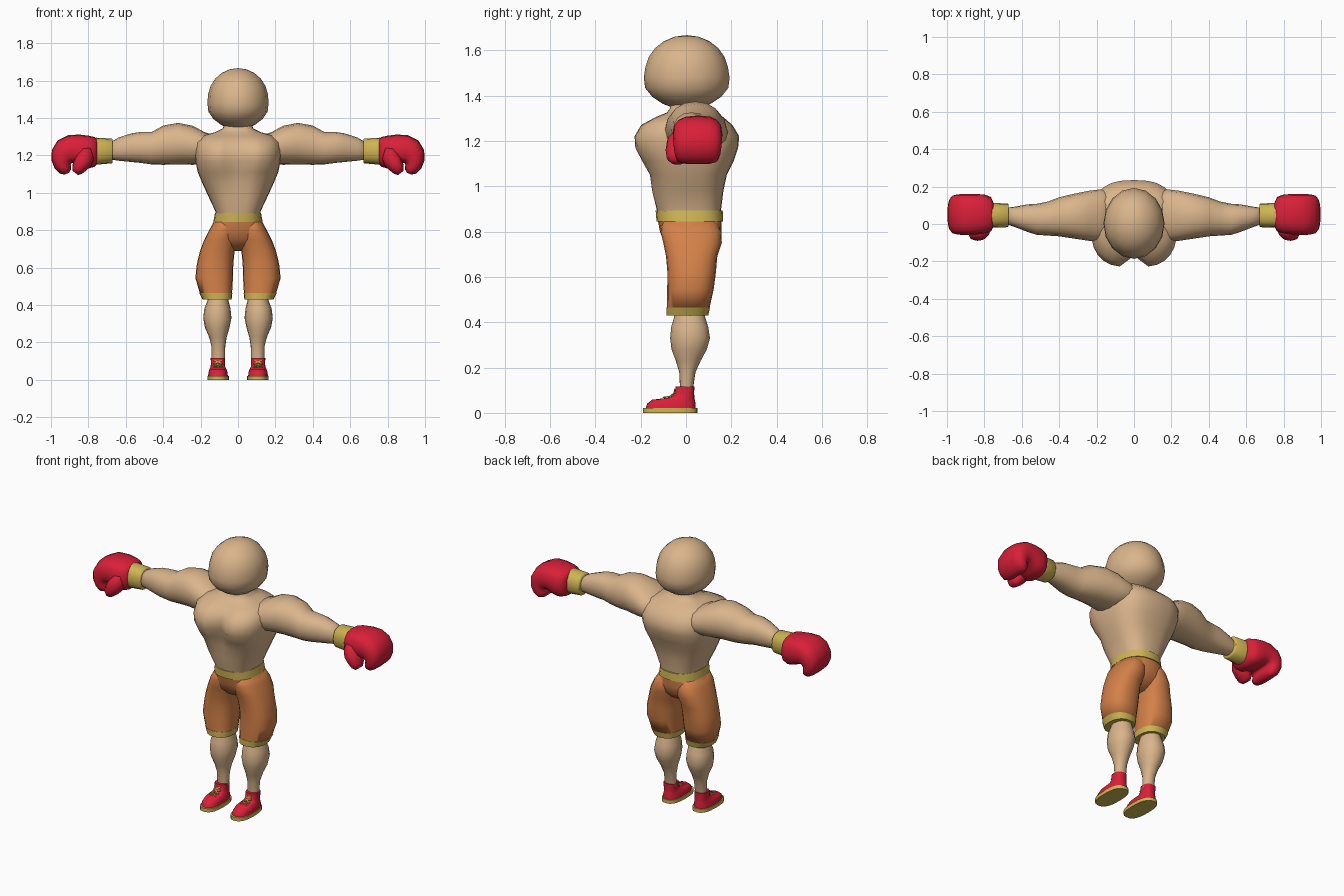
import bpy, bmesh, math
from mathutils import Vector


def material(name, rgb):
    m = bpy.data.materials.new(name)
    m.diffuse_color = (*rgb, 1)
    return m


SKIN = material("skin", (0.70, 0.46, 0.26))
ORANGE = material("orange cloth", (0.66, 0.22, 0.065))
GOLD = material("gold trim", (0.62, 0.46, 0.09))
RED = material("red leather", (0.70, 0.014, 0.04))


def oval(n=20, power=2.4):
    """Unit rounded outline as (a, b) pairs."""
    pts = []
    for i in range(n):
        t = 2 * math.pi * i / n
        c, s = math.cos(t), math.sin(t)
        pts.append((math.copysign(abs(c) ** (2 / power), c),
                    math.copysign(abs(s) ** (2 / power), s)))
    return pts


def finish(name, bm, mat, mirror=False, angle=50):
    bmesh.ops.recalc_face_normals(bm, faces=bm.faces)
    me = bpy.data.meshes.new(name)
    bm.to_mesh(me)
    bm.free()
    me.materials.append(mat)
    me.shade_smooth()
    me.set_sharp_from_angle(angle=math.radians(angle))
    ob = bpy.data.objects.new(name, me)
    bpy.context.collection.objects.link(ob)
    if mirror:
        ob.modifiers.new("other side", 'MIRROR').use_mirror_merge = False
    return ob


def loft(name, rings, mat, mirror=False, angle=50):
    """Skin a list of point rings and cap both ends."""
    bm = bmesh.new()
    loops = [[bm.verts.new(p) for p in r] for r in rings]
    n = len(loops[0])
    for a, b in zip(loops, loops[1:]):
        for i in range(n):
            j = (i + 1) % n
            bm.faces.new((a[i], a[j], b[j], b[i]))
    bm.faces.new(loops[0])
    bm.faces.new(loops[-1])
    return finish(name, bm, mat, mirror, angle)


def flat_ring(z, x0, x1, y0, y1, power=2.4, n=20):
    """Horizontal ring between the given limits."""
    return [Vector(((x0 + x1) / 2 + a * (x1 - x0) / 2,
                    (y0 + y1) / 2 + b * (y1 - y0) / 2, z)) for a, b in oval(n, power)]


def side_ring(lo, hi, y0, y1, power=2.4, n=16):
    """Ring spanning two (x, z) points and a y range."""
    lo, hi = Vector((lo[0], 0, lo[1])), Vector((hi[0], 0, hi[1]))
    mid, half = (lo + hi) / 2, (hi - lo) / 2
    return [mid + half * a + Vector((0, (y0 + y1) / 2 + b * (y1 - y0) / 2, 0))
            for a, b in oval(n, power)]


# head
bm = bmesh.new()
bmesh.ops.create_uvsphere(bm, u_segments=16, v_segments=11, radius=1)
for v in bm.verts:
    v.co = Vector((v.co.x * 0.162, v.co.y * 0.184 + 0.003, v.co.z * 0.165 + 1.502))
    if v.co.z < 1.5:  # fuller jaw
        k = 1 + 0.10 * math.sin(math.pi * min(1, (1.5 - v.co.z) / 0.165))
        v.co.x *= k * 0.98
        v.co.y *= k
finish("head", bm, SKIN, angle=80)

# torso: z, half width, front y, back y, depth of the chest cleft
torso = []
for z, w, y0, y1, cleft in [
        (0.84, 0.115, -0.12, 0.15, 0), (0.90, 0.12, -0.13, 0.155, 0),
        (0.98, 0.158, -0.155, 0.165, 0.01), (1.05, 0.19, -0.165, 0.18, 0.02),
        (1.11, 0.215, -0.20, 0.21, 0.045), (1.17, 0.228, -0.232, 0.23, 0.065),
        (1.22, 0.232, -0.235, 0.235, 0.065), (1.27, 0.225, -0.205, 0.205, 0.05),
        (1.305, 0.19, -0.14, 0.165, 0.02), (1.325, 0.12, -0.085, 0.115, 0),
        (1.345, 0.08, -0.07, 0.085, 0), (1.38, 0.075, -0.065, 0.08, 0)]:
    ring = flat_ring(z, -w, w, y0, y1, 2.7, 28)
    for p in ring:
        if p.y < 0:
            p.y += cleft * math.exp(-(p.x / 0.045) ** 2)
    torso.append(ring)
loft("torso", torso, SKIN, angle=80)

# arms: x, bottom z, top z, front y, back y
arm = [(0.10, 1.17, 1.30, -0.08, 0.17), (0.18, 1.155, 1.325, -0.095, 0.185),
       (0.24, 1.15, 1.358, -0.09, 0.178), (0.32, 1.152, 1.374, -0.078, 0.162),
       (0.40, 1.15, 1.36, -0.066, 0.143), (0.46, 1.152, 1.326, -0.062, 0.12),
       (0.52, 1.16, 1.326, -0.058, 0.108), (0.57, 1.165, 1.318, -0.042, 0.105),
       (0.64, 1.172, 1.295, -0.015, 0.092), (0.70, 1.182, 1.26, 0.005, 0.085)]
loft("arm", [side_ring((x, b), (x, t), f, k, 2.2) for x, b, t, f, k in arm],
     SKIN, True, 80)

# wrist cuffs
loft("wrist_cuff", [side_ring((x, b), (x, t), f, k) for x, b, t, f, k in
                    [(0.67, 1.163, 1.285, -0.012, 0.106), (0.675, 1.158, 1.29, -0.017, 0.11),
                     (0.76, 1.15, 1.295, -0.02, 0.112)]], GOLD, True)

# gloves: palm that curls over into the fingers
fist = [((0.75, 1.165), (0.75, 1.285), -0.01, 0.11),
        ((0.765, 1.14), (0.765, 1.298), -0.04, 0.145),
        ((0.80, 1.13), (0.80, 1.306), -0.052, 0.158),
        ((0.84, 1.14), (0.85, 1.312), -0.055, 0.16),
        ((0.87, 1.157), (0.91, 1.308), -0.058, 0.16),
        ((0.885, 1.16), (0.965, 1.28), -0.058, 0.16),
        ((0.892, 1.157), (0.995, 1.23), -0.056, 0.158),
        ((0.895, 1.15), (0.998, 1.175), -0.053, 0.155),
        ((0.893, 1.14), (0.98, 1.13), -0.048, 0.15),
        ((0.893, 1.125), (0.95, 1.102), -0.04, 0.14),
        ((0.903, 1.108), (0.925, 1.098), -0.015, 0.115)]
loft("glove", [side_ring(*r, 2.8) for r in fist], RED, True, 80)

# thumbs in front of the palm
thumb = [((0.77, 1.18), (0.79, 1.245), -0.06, 0.0), ((0.785, 1.145), (0.83, 1.24), -0.085, 0.02),
         ((0.81, 1.12), (0.865, 1.20), -0.09, 0.02), ((0.835, 1.102), (0.885, 1.15), -0.085, 0.01),
         ((0.855, 1.095), (0.885, 1.118), -0.065, -0.01)]
loft("glove_thumb", [side_ring(*r, 2.2, 12) for r in thumb], RED, True, 80)

# waistband
loft("waistband", [flat_ring(z, -w, w, f, k) for z, w, f, k in
                   [(0.845, 0.132, -0.130, 0.164), (0.893, 0.123, -0.134, 0.162)]], GOLD)

# shorts: seat and two legs
loft("shorts_seat", [flat_ring(z, -w, w, f, k) for z, w, f, k in
                     [(0.86, 0.125, -0.126, 0.158), (0.80, 0.15, -0.115, 0.157),
                      (0.75, 0.15, -0.095, 0.145), (0.715, 0.11, -0.06, 0.11),
                      (0.69, 0.05, -0.01, 0.07)]], ORANGE, angle=80)
leg = [(0.855, 0.0, 0.122, -0.10, 0.13), (0.80, 0.0, 0.155, -0.112, 0.156),
       (0.75, 0.002, 0.18, -0.10, 0.158), (0.69, 0.018, 0.203, -0.088, 0.138),
       (0.62, 0.025, 0.22, -0.082, 0.132), (0.545, 0.027, 0.228, -0.083, 0.122),
       (0.46, 0.032, 0.203, -0.084, 0.103)]
loft("shorts_leg", [flat_ring(z, a, b, f, k) for z, a, b, f, k in leg], ORANGE, True, 80)
loft("shorts_hem", [flat_ring(z, a, b, f, k) for z, a, b, f, k in
                    [(0.465, 0.03, 0.207, -0.086, 0.106), (0.43, 0.034, 0.19, -0.086, 0.098)]],
     GOLD, True)

# lower legs
calf = [(0.47, 0.06, 0.155, -0.045, 0.075), (0.42, 0.05, 0.165, -0.053, 0.085),
        (0.38, 0.04, 0.18, -0.065, 0.098), (0.33, 0.035, 0.186, -0.07, 0.106),
        (0.28, 0.045, 0.177, -0.064, 0.092), (0.23, 0.06, 0.155, -0.045, 0.065),
        (0.18, 0.068, 0.142, -0.03, 0.042), (0.10, 0.07, 0.14, -0.026, 0.03)]
loft("lower_leg", [flat_ring(z, a, b, f, k, 2.1, 16) for z, a, b, f, k in calf],
     SKIN, True, 80)

# shoes
shoe = [(0.018, 0.054, 0.160, -0.178, 0.042), (0.04, 0.056, 0.158, -0.172, 0.042),
        (0.058, 0.062, 0.152, -0.15, 0.039), (0.068, 0.068, 0.147, -0.07, 0.037),
        (0.085, 0.070, 0.145, -0.05, 0.036), (0.117, 0.069, 0.146, -0.045, 0.037)]
loft("shoe", [flat_ring(z, a, b, f, k, 2.6) for z, a, b, f, k in shoe], RED, True)
loft("shoe_sole", [flat_ring(z, 0.048, 0.164, -0.19, 0.05, 2.6) for z in (0, 0.022)],
     GOLD, True)


# laces: crossed thin strips up the instep
bm = bmesh.new()
steps = [(-0.10, 0.068), (-0.072, 0.072), (-0.053, 0.086), (-0.049, 0.104)]
for (ya, za), (yb, zb) in zip(steps, steps[1:]):
    for s in (-1, 1):
        p = Vector((0.107 - s * 0.022, ya, za))
        q = Vector((0.107 + s * 0.022, yb, zb))
        out = Vector((0, za - zb, yb - ya)).normalized() * 0.003
        side = (q - p).cross(out).normalized() * 0.003
        rows = [[bm.verts.new(e + u) for u in (side + out, side - out, -side - out, out - side)]
                for e in (p, q)]
        for i in range(4):
            j = (i + 1) % 4
            bm.faces.new((rows[0][i], rows[0][j], rows[1][j], rows[1][i]))
        bm.faces.new(rows[0])
        bm.faces.new(rows[1])
finish("shoe_laces", bm, GOLD, True)
